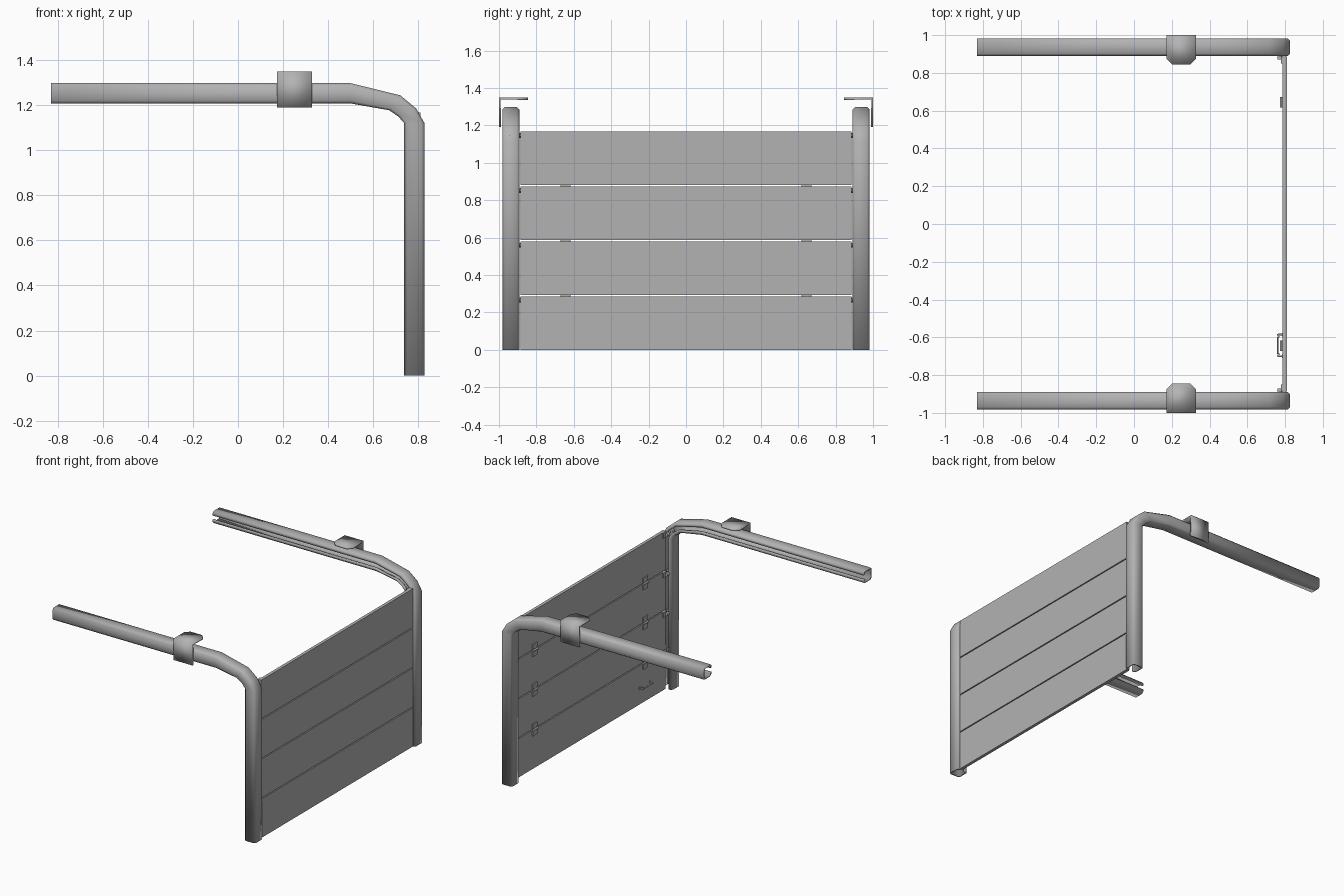
import bpy, bmesh
from mathutils import Matrix

cube = bpy.data.objects.get("Cube")
if cube:
    bpy.data.objects.remove(cube)

grey = bpy.data.materials.new("grey_metal")
grey.use_nodes = True
colour = (0.45, 0.45, 0.45, 1)
grey.diffuse_color = colour
grey.node_tree.nodes["Principled BSDF"].inputs["Base Color"].default_value = colour


def finish(name, bm, smooth=False, mirror=False, thickness=0):
    """Turn a bmesh into an object, optionally thickened and mirrored across y."""
    if not thickness:
        bmesh.ops.recalc_face_normals(bm, faces=bm.faces)
    mesh = bpy.data.meshes.new(name)
    bm.to_mesh(mesh)
    bm.free()
    mesh.materials.append(grey)
    for p in mesh.polygons:
        p.use_smooth = smooth
    obj = bpy.data.objects.new(name, mesh)
    bpy.context.collection.objects.link(obj)
    if thickness:
        mod = obj.modifiers.new("thickness", 'SOLIDIFY')
        mod.thickness = thickness
        mod.offset = -1
    if mirror:
        mod = obj.modifiers.new("mirror", 'MIRROR')
        mod.use_axis = (False, True, False)
        mod.use_mirror_merge = False
    return obj


def add_box(bm, lo, hi):
    size = [b - a for a, b in zip(lo, hi)]
    mid = [(a + b) / 2 for a, b in zip(lo, hi)]
    bmesh.ops.create_cube(bm, size=1, matrix=Matrix.Translation(mid) @ Matrix.Diagonal((*size, 1)))


def add_rod(bm, centre, radius, length, axis='Y', sides=12):
    turn = Matrix.Rotation(1.5708, 4, 'X') if axis == 'Y' else Matrix.Rotation(1.5708, 4, 'Y')
    if axis == 'Z':
        turn = Matrix()
    bmesh.ops.create_cone(bm, cap_ends=True, segments=sides, radius1=radius, radius2=radius,
                          depth=length, matrix=Matrix.Translation(centre) @ turn)


# Rails: slotted channel swept between an inner and an outer bend line
outer = [(-.83, 1.297), (.5, 1.297), (.72, 1.243), (.79, 1.185), (.827, 1.12), (.827, 0)]
inner = [(-.83, 1.207), (.5, 1.207), (.67, 1.177), (.71, 1.15), (.737, 1.12), (.737, 0)]
half_out = [(.33, .89), (.14, .89), (0, .903), (0, .969), (.14, .982)]
half_in = [(.33, .902), (.2, .902), (.12, .91), (.12, .962), (.2, .97)]


def both_halves(half):
    return half + [(1 - t, y) for t, y in reversed(half)]


section = both_halves(half_out) + both_halves(half_in)[::-1]
bm = bmesh.new()
rings = []
for (xi, zi), (xo, zo) in zip(inner, outer):
    rings.append([bm.verts.new((xi + (xo - xi) * t, y, zi + (zo - zi) * t)) for t, y in section])
n = len(section)
for a, b in zip(rings, rings[1:]):
    for i in range(n):
        j = (i + 1) % n
        bm.faces.new((a[i], a[j], b[j], b[i]))
for ring in (rings[0], rings[-1]):
    for i in range(n // 2 - 1):
        bm.faces.new((ring[i], ring[i + 1], ring[n - 2 - i], ring[n - 1 - i]))
finish("track_rails", bm, smooth=True, mirror=True)

# Ceiling brackets: bent plate with clipped inner corners
bm = bmesh.new()
x0, x1, top, clip = .173, .328, 1.348, .03
low = [bm.verts.new((x, 1, 1.19)) for x in (x0, x1)]
bend = [bm.verts.new((x, 1, top)) for x in (x0, x1)]
tip = [bm.verts.new((x, y, top)) for x, y in
       ((x0, .875), (x0 + clip, .845), (x1 - clip, .845), (x1, .875))]
bm.faces.new((low[1], low[0], bend[0], bend[1]))
bm.faces.new((bend[1], bend[0], *tip))
finish("ceiling_brackets", bm, smooth=True, mirror=True, thickness=.012)

# Door panels
pitch, door_half = .2935, .886
for k in range(4):
    bm = bmesh.new()
    add_box(bm, (.787, -door_half, k * pitch), (.81, door_half, k * pitch + .286))
    finish(f"door_panel_{k + 1}", bm)

# Hinges across each panel joint
bm = bmesh.new()
for k in range(1, 4):
    z = k * pitch - .004
    add_box(bm, (.78, .618, z + .012), (.788, .672, z + .045))
    add_box(bm, (.78, .618, z - .045), (.788, .672, z - .012))
    add_box(bm, (.78, .632, z - .014), (.788, .658, z + .014))
    add_rod(bm, (.78, .645, z), .007, .054)
finish("hinges", bm, mirror=True)

# Rollers running inside the rails
bm = bmesh.new()
for k in range(1, 5):
    z = k * pitch - .028
    add_box(bm, (.778, .85, z - .02), (.788, .885, z + .02))
    add_rod(bm, (.772, .882, z), .013, .022)
    add_rod(bm, (.78, .91, z), .007, .06)
    add_rod(bm, (.78, .935, z), .026, .02)
finish("rollers", bm, mirror=True)

# Pull handle
bm = bmesh.new()
z = .12
add_rod(bm, (.761, -.643, z), .005, .09)
for y, tilt in ((-.7, -1), (-.586, 1)):
    add_rod(bm, (.776, y, z), .005, .026, axis='X')
    turn = Matrix.Translation((.764, y - tilt * .006, z)) @ Matrix.Rotation(tilt * .45, 4, 'Z')
    bmesh.ops.create_cube(bm, size=1, matrix=turn @ Matrix.Diagonal((.009, .02, .009, 1)))
    add_box(bm, (.784, y - .01, z - .01), (.788, y + .01, z + .01))
finish("pull_handle", bm)
